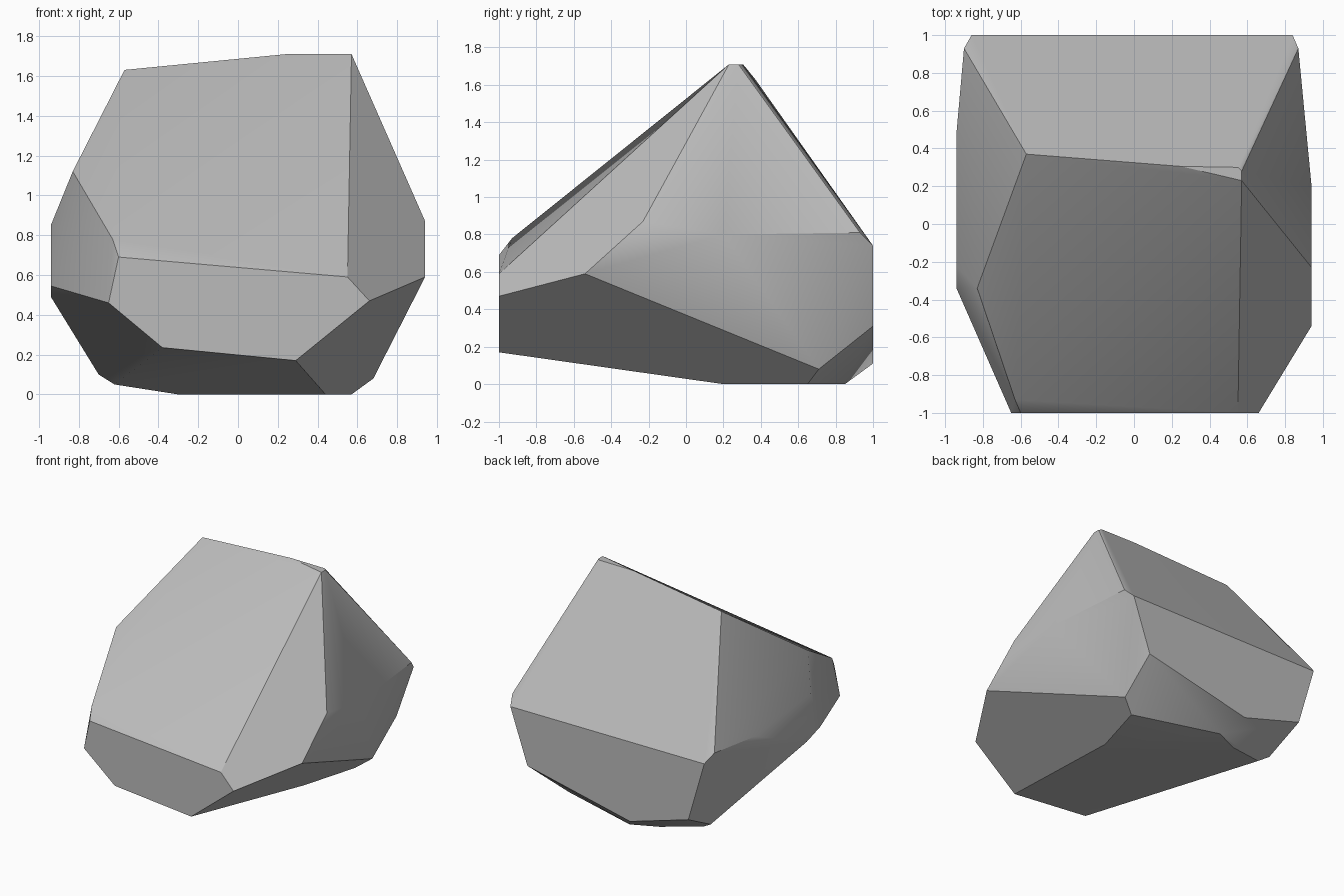
import bpy
import bmesh
import math
from mathutils import Vector

default_cube = bpy.data.objects.get("Cube")
if default_cube:
    bpy.data.objects.remove(default_cube, do_unlink=True)


def flat_cut(axis, level, outline):
    """Place a flat outline on the plane where the given axis equals level."""
    points = []
    for first, second in outline:
        coords = [first, second]
        coords.insert(axis, level)
        points.append(Vector(coords))
    return points


def make_material(name, colour):
    material = bpy.data.materials.new(name)
    material.use_nodes = True
    material.diffuse_color = colour
    shader = next(n for n in material.node_tree.nodes if n.type == "BSDF_PRINCIPLED")
    shader.inputs["Base Color"].default_value = colour
    return material


X_AXIS, Y_AXIS, Z_AXIS = range(3)

# Flat facets where the boulder is cut off on each side
front_facet = flat_cut(Y_AXIS, -1, [(-.6, .69), (.55, .59), (.66, .47),
                                    (.29, .17), (-.38, .235), (-.65, .46)])
back_facet = flat_cut(Y_AXIS, 1, [(-.86, .74), (.84, .74), (.69, .31),
                                  (-.21, .11), (-.72, .26)])
left_facet = flat_cut(X_AXIS, .94, [(-.54, .59), (-.23, .87), (.2, .8)])
right_facet = flat_cut(X_AXIS, -.94, [(-.22, .85), (-.34, .545),
                                      (-.17, .49), (.48, .78)])
base_facet = flat_cut(Z_AXIS, 0, [(.57, .65), (.44, .2), (-.1, .85), (-.3, .76)])
crown_facet = flat_cut(Z_AXIS, 1.71, [(.57, .23), (.57, .28), (.55, .3), (.25, .305)])

# Loose corners between the facets: ridge end, shoulders and lower chips
corners = [Vector(p) for p in (
    (-.57, .37, 1.63), (-.83, -.34, 1.12), (-.63, -.93, .78),
    (-.9, .93, .81), (.87, .93, .81),
    (.68, .71, .08), (-.62, .66, .05), (-.7, .69, .1))]

# Wrap all facets in one convex stone
bm = bmesh.new()
for facet in (front_facet, back_facet, left_facet, right_facet,
              base_facet, crown_facet, corners):
    for point in facet:
        bm.verts.new(point)
hull = bmesh.ops.convex_hull(bm, input=bm.verts[:])
leftover = [v for v in bm.verts if not v.link_faces]
bmesh.ops.delete(bm, geom=leftover, context="VERTS")

# Join nearly level triangles into broad faces
bmesh.ops.dissolve_limit(bm, angle_limit=math.radians(3),
                         verts=bm.verts[:], edges=bm.edges[:])
bmesh.ops.recalc_face_normals(bm, faces=bm.faces[:])

mesh = bpy.data.meshes.new("boulder")
bm.to_mesh(mesh)
bm.free()
boulder = bpy.data.objects.new("boulder", mesh)
bpy.context.collection.objects.link(boulder)
mesh.materials.append(make_material("stone grey", (.5, .5, .5, 1)))

# Soft shading over shallow edges, crisp at the strong ones
bpy.ops.object.select_all(action="DESELECT")
boulder.select_set(True)
bpy.context.view_layer.objects.active = boulder
bpy.ops.object.shade_smooth_by_angle(angle=math.radians(30))

# Keep broad faces flat so only shallow edges blend
weighted = boulder.modifiers.new("face weighted normals", "WEIGHTED_NORMAL")
weighted.keep_sharp = True
